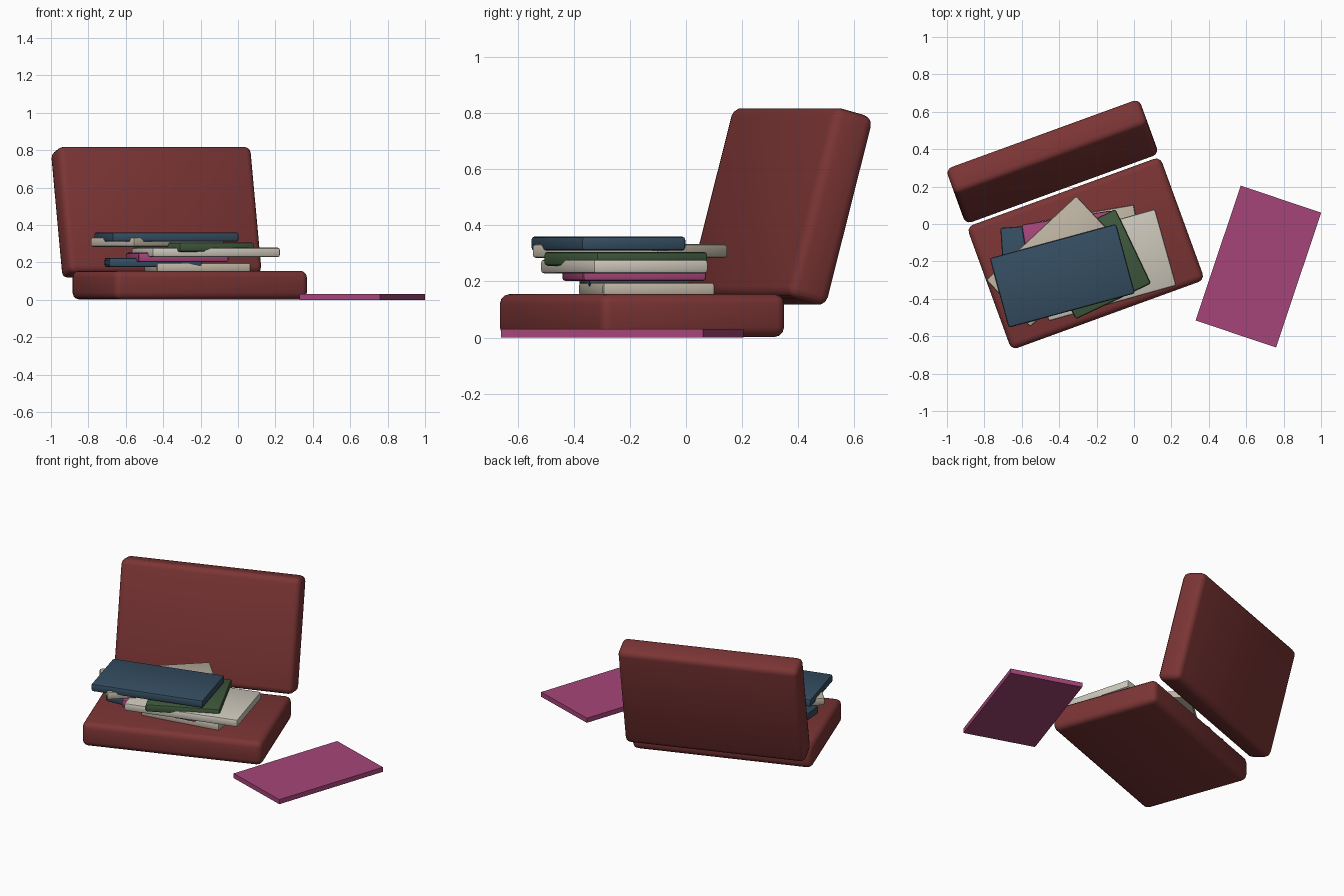
import bpy
from math import radians, sin, cos

if "Cube" in bpy.data.objects:
    bpy.data.objects.remove(bpy.data.objects["Cube"])


def material(name, rgb):
    m = bpy.data.materials.new(name)
    m.diffuse_color = (*rgb, 1)
    m.use_nodes = True
    m.node_tree.nodes["Principled BSDF"].inputs["Base Color"].default_value = m.diffuse_color
    return m


maroon = material("maroon", (0.20, 0.035, 0.035))
pink = material("pink", (0.38, 0.06, 0.19))
blue = material("blue", (0.035, 0.075, 0.12))
green = material("green", (0.05, 0.10, 0.045))
cream = material("cream", (0.62, 0.58, 0.50))
tan = material("tan", (0.52, 0.46, 0.37))


def slab(name, size, center, turn, mat, bevel=0.0, segments=3, tilt=0.0):
    """Box with rounded edges, leaned back by tilt and turned about z."""
    bpy.ops.mesh.primitive_cube_add(size=1)
    ob = bpy.context.object
    ob.name = name
    ob.scale = size
    bpy.ops.object.transform_apply(location=False, rotation=False, scale=True)
    ob.location = center
    ob.rotation_euler = (radians(tilt), 0, radians(turn))
    ob.data.materials.append(mat)
    if bevel:
        mod = ob.modifiers.new("rounded_edges", 'BEVEL')
        mod.width = bevel
        mod.segments = segments
        bpy.ops.object.modifier_apply(modifier=mod.name)
        bpy.ops.object.shade_smooth_by_angle(angle=radians(40))
    return ob


# Open suitcase: base on the floor, lid leaning back behind it
TURN = 20
bx, by = -0.258, -0.157
slab("suitcase_base", (1.10, 0.70, 0.153), (bx, by, 0.0785), TURN, maroon, 0.035)
back = 0.5225
slab("suitcase_lid", (1.10, 0.155, 0.70),
     (bx - back * sin(radians(TURN)), by + back * cos(radians(TURN)), 0.467),
     TURN, maroon, 0.035, tilt=-15)

# Pile of folded items: name, length, width, x, y, turn, colour
pile = [
    ("folded_item_1", 0.51, 0.405, -0.217, -0.140, 10, tan),
    ("folded_item_2", 0.50, 0.36, -0.453, -0.183, 4, blue),
    ("folded_item_3", 0.49, 0.445, -0.325, -0.185, 9, pink),
    ("folded_item_4", 0.71, 0.425, -0.172, -0.220, 15.6, cream),
    ("folded_item_5", 0.445, 0.44, -0.205, -0.215, 25.5, green),
    ("folded_item_6", 0.66, 0.345, -0.432, -0.200, 43, tan),
    ("folded_item_7", 0.70, 0.385, -0.383, -0.277, 15.2, blue),
]
for i, (name, length, width, x, y, turn, mat) in enumerate(pile):
    slab(name, (length, width, 0.05), (x, y, 0.172 + i * 0.0272), turn, mat, 0.012, 2)

# Flat sheet lying on the floor beside the case
slab("floor_sheet", (0.454, 0.76, 0.03), (0.665, -0.2275, 0.015), -18.5, pink)
